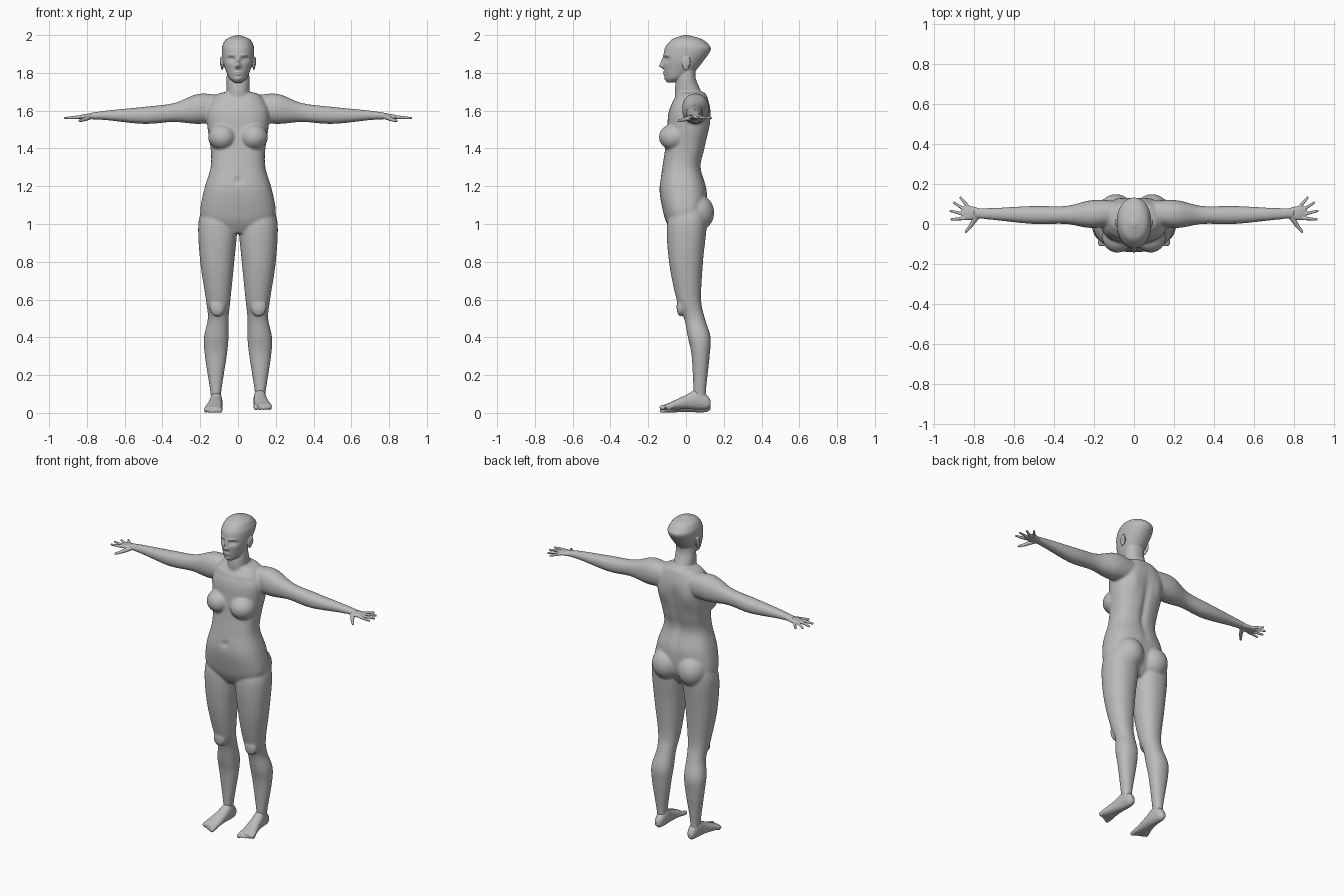
import bpy, bmesh, math
from mathutils import Vector, Matrix

if "Cube" in bpy.data.objects:
    bpy.data.objects.remove(bpy.data.objects["Cube"], do_unlink=True)

colour = (.5, .5, .5, 1)
grey = bpy.data.materials.new("plain_grey")
grey.use_nodes = True
grey.diffuse_color = colour
grey.node_tree.nodes["Principled BSDF"].inputs["Base Color"].default_value = colour


def spline(rows, steps):
    """Smoothly interpolate rows of section measurements."""
    last = len(rows) - 1
    result = []
    for i in range(last):
        before, start, end, after = (rows[max(0, min(last, i + k))] for k in (-1, 0, 1, 2))
        for step in range(steps):
            t = step / steps
            result.append([b + t / 2 * (c - a + t * (2 * a - 5 * b + 4 * c - d + t * (3 * (b - c) + d - a)))
                           for a, b, c, d in zip(before, start, end, after)])
    return result + [rows[last]]


def loft(bm, axis, rows, power=2.2, sides=48, steps=8):
    """Skin rounded sections; each row is (position, low, high, low, high)."""
    rings = []
    for place, left, right, near, far in spline(rows, steps):
        ring = []
        for k in range(sides):
            angle = 2 * math.pi * k / sides
            c, s = math.cos(angle), math.sin(angle)
            u = (left + right + (right - left) * math.copysign(abs(c) ** (2 / power), c)) / 2
            v = (near + far + (far - near) * math.copysign(abs(s) ** (2 / power), s)) / 2
            spots = {"x": (place, u, v), "y": (u, place, v), "z": (u, v, place)}
            ring.append(bm.verts.new(spots[axis]))
        rings.append(ring)
    for low, high in zip(rings, rings[1:]):
        for k in range(sides):
            bm.faces.new((low[k - 1], low[k], high[k], high[k - 1]))
    bm.faces.new(rings[0])
    bm.faces.new(rings[-1])
    return [vert for ring in rings for vert in ring]


def upright(bm, rows, **options):
    """Loft a symmetric part upward; each row is (height, half width, front, back)."""
    return loft(bm, "z", [(z, -width, width, front, back) for z, width, front, back in rows], **options)


def blob(bm, centre, radii):
    bmesh.ops.create_icosphere(bm, subdivisions=4, radius=1,
                               matrix=Matrix.Translation(centre) @ Matrix.Diagonal((*radii, 1)))


def digit(bm, start, end, thick, thin):
    """A tapering finger or toe with round ends."""
    start, end = Vector(start), Vector(end)
    span = end - start
    turn = span.to_track_quat("Z", "Y").to_matrix().to_4x4()
    bmesh.ops.create_cone(bm, cap_ends=True, segments=16, radius1=thick, radius2=thin, depth=span.length,
                          matrix=Matrix.Translation((start + end) / 2) @ turn)
    blob(bm, start, [thick] * 3)
    blob(bm, end, [thin] * 3)


def sculpt(verts, facing, x, z, width, height, push):
    """Push the front (-1) or back (1) surface in y with a soft bump on both sides."""
    for vert in verts:
        if vert.co.y * facing > .02:
            across = (abs(vert.co.x) - x) / width
            up = (vert.co.z - z) / height
            vert.co.y += push * math.exp(-across * across - up * up)


def mirror(bm):
    copy = bmesh.ops.duplicate(bm, geom=bm.verts[:] + bm.edges[:] + bm.faces[:])["geom"]
    for item in copy:
        if isinstance(item, bmesh.types.BMVert):
            item.co.x *= -1


def finish(bm, name, voxel, rounds):
    """Fuse overlapping parts into one smooth skin."""
    bmesh.ops.recalc_face_normals(bm, faces=bm.faces[:])
    mesh = bpy.data.meshes.new(name)
    bm.to_mesh(mesh)
    bm.free()
    mesh.materials.append(grey)
    mesh.shade_smooth()
    part = bpy.data.objects.new(name, mesh)
    bpy.context.collection.objects.link(part)
    fuse = part.modifiers.new("fuse", "REMESH")
    fuse.mode = "VOXEL"
    fuse.voxel_size = voxel
    fuse.use_smooth_shade = True
    soften = part.modifiers.new("soften", "SMOOTH")
    soften.factor = .5
    soften.iterations = rounds


neck = [(1.6, .08, -.05, .11), (1.7, .06, -.06, .08), (1.78, .06, -.05, .05), (1.86, .05, -.04, .06)]

# Arms, legs, bust, seat and knees, made on one side and mirrored
body = bmesh.new()
loft(body, "x", [(.04, .01, .11, 1.55, 1.67), (.2, -.02, .12, 1.53, 1.69), (.34, 0, .09, 1.54, 1.64),
                 (.5, 0, .09, 1.53, 1.62), (.7, .02, .08, 1.55, 1.6), (.8, .03, .08, 1.555, 1.585)])
loft(body, "z", [(1.1, .04, .18, -.06, .1), (1, .005, .21, -.1, .11), (.8, .02, .2, -.09, .09),
                 (.6, .04, .17, -.05, .08), (.5, .05, .16, -.01, .1), (.4, .05, .18, .01, .13),
                 (.3, .06, .175, .03, .125), (.1, .09, .145, .04, .105), (.04, .085, .145, .04, .12)])
blob(body, (.083, -.065, 1.46), (.075, .078, .07))
blob(body, (.09, .055, 1.06), (.09, .094, .1))
blob(body, (.11, -.03, .56), (.04, .02, .05))
mirror(body)

# Torso with collarbones, navel, spine and shoulder blades, then the neck
torso = upright(body, [(.95, .09, -.07, .06), (1, .17, -.1, .09), (1.06, .2, -.12, .11), (1.18, .18, -.14, .11),
                       (1.3, .145, -.125, .08), (1.4, .145, -.11, .1), (1.5, .16, -.1, .12), (1.6, .165, -.09, .13),
                       (1.68, .12, -.05, .11), (1.7, .06, -.03, .09)], power=2.5)
sculpt(torso, -1, x=.08, z=1.65, width=.06, height=.01, push=-.006)
sculpt(torso, -1, x=0, z=1.23, width=.014, height=.014, push=.012)
sculpt(torso, 1, x=0, z=1.38, width=.02, height=.17, push=-.014)
sculpt(torso, 1, x=.09, z=1.53, width=.04, height=.06, push=.01)
upright(body, neck)
finish(body, "body", voxel=.006, rounds=10)

# Head with ears
head = bmesh.new()
blob(head, (.084, 0, 1.85), (.008, .02, .036))
blob(head, (.09, .01, 1.86), (.006, .014, .026))
mirror(head)
skull = upright(head, [(1.75, .02, -.1, -.05), (1.77, .045, -.11, 0), (1.8, .06, -.115, .04),
                       (1.86, .08, -.12, .09), (1.92, .086, -.115, .13), (1.95, .08, -.1, .12),
                       (1.98, .06, -.07, .08), (2, .01, -.01, .01)], power=2.1, sides=128, steps=12)
# Eye sockets, eyes, brows, nose, bridge, lips and chin
sculpt(skull, -1, x=.036, z=1.872, width=.02, height=.012, push=.017)
sculpt(skull, -1, x=.036, z=1.87, width=.012, height=.006, push=-.008)
sculpt(skull, -1, x=.036, z=1.894, width=.024, height=.007, push=-.005)
sculpt(skull, -1, x=0, z=1.836, width=.014, height=.011, push=-.024)
sculpt(skull, -1, x=0, z=1.86, width=.01, height=.02, push=-.014)
for height in (1.793, 1.804):
    sculpt(skull, -1, x=0, z=height, width=.02, height=.004, push=-.008)
sculpt(skull, -1, x=0, z=1.768, width=.018, height=.01, push=-.006)
upright(head, neck[1:])
finish(head, "head", voxel=.0035, rounds=2)

for side, word, lift in ((1, "left", .015), (-1, "right", 0)):
    # Palm, four fanned fingers and a thumb
    hand = bmesh.new()
    loft(hand, "x", [(.76, .03, .075, 1.555, 1.585), (.82, .02, .09, 1.555, 1.58), (.86, .025, .085, 1.56, 1.57)])
    for k in range(4):
        fan = math.radians(18 * k - 4)
        reach = .08 if k in (1, 2) else .065
        root = Vector((.845 - .007 * k, .028 + .018 * k, 1.566))
        tip = root + Vector((math.cos(fan) * reach, math.sin(fan) * reach, -.005))
        digit(hand, root, tip, thick=.0095, thin=.006)
    knuckle = (.815, -.01, 1.553)
    digit(hand, (.785, .035, 1.566), knuckle, thick=.014, thin=.01)
    digit(hand, knuckle, (.838, -.038, 1.546), thick=.01, thin=.007)

    # Foot with heel, instep and five toes
    foot = bmesh.new()
    loft(foot, "y", [(.13, .105, .13, .02, .05), (.11, .09, .14, .005, .08), (.06, .083, .148, .003, .11),
                     (0, .083, .158, .005, .08), (-.09, .084, .18, .002, .038), (-.11, .09, .17, .006, .03)])
    for k in range(5):
        x = .096 + .0185 * k
        thin = .009 - .0005 * k if k else .013
        digit(foot, (x, .004 * k - .09, .02), (x, .009 * k - .127, thin), thick=thin + .002, thin=thin)

    for bm in (hand, foot):
        for vert in bm.verts:
            vert.co.x *= side
    for vert in foot.verts:
        vert.co.z += lift
    finish(hand, word + "_hand", voxel=.003, rounds=2)
    finish(foot, word + "_foot", voxel=.004, rounds=2)
